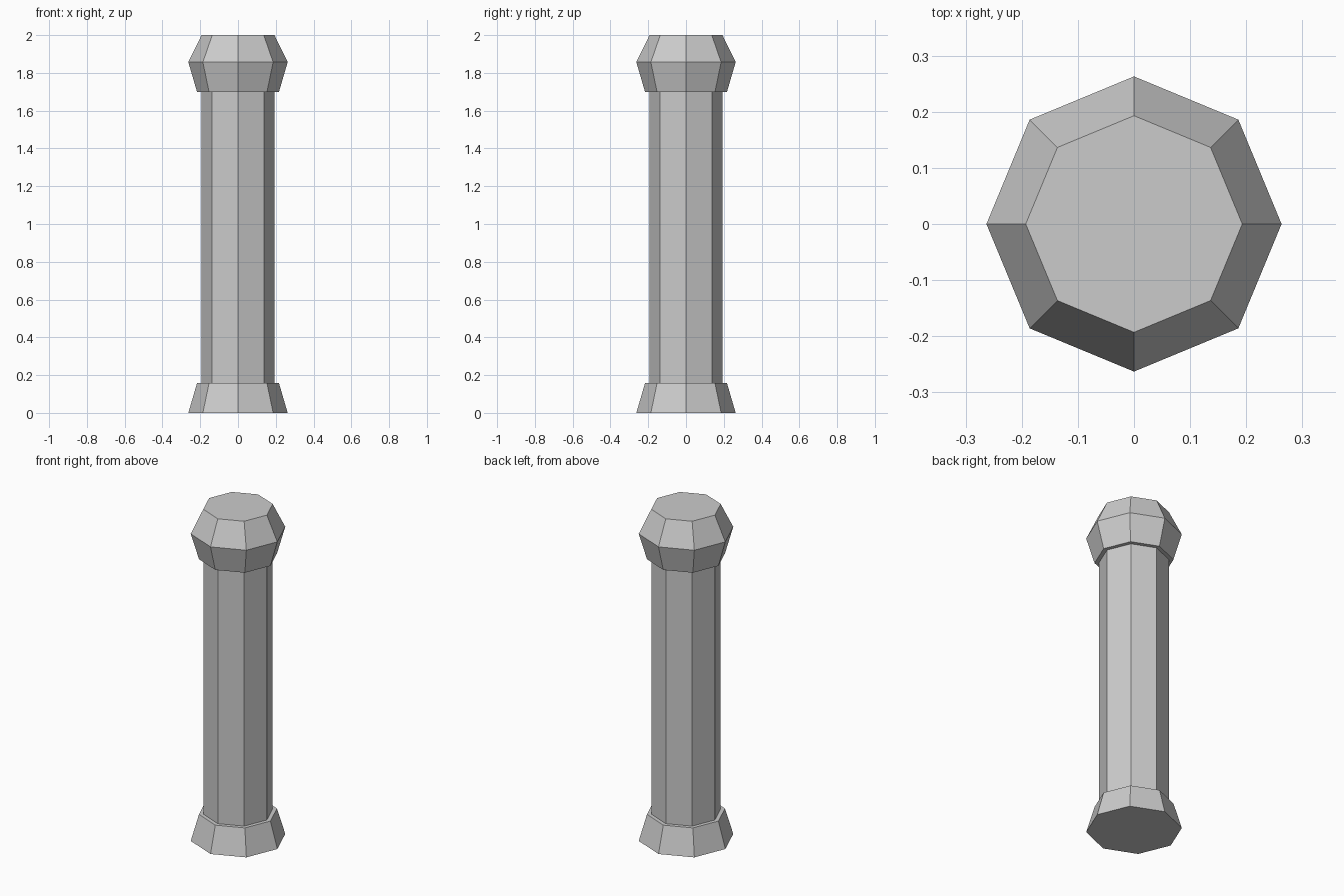
import bpy, bmesh
from math import cos, sin, pi

if "Cube" in bpy.data.objects:
    bpy.data.objects.remove(bpy.data.objects["Cube"])

SIDES = 8
SHAFT_R, RIM_R, WIDE_R = 0.193, 0.217, 0.263
BASE_TOP, CAP_BOTTOM, CAP_MID, TOP = 0.157, 1.70, 1.857, 2.0


def lathe(name, profile, cap_bottom=False, cap_top=False):
    """Turn a (radius, z) profile into an eight-sided, flat-shaded part."""
    bm = bmesh.new()
    rings = [[bm.verts.new((r * cos(2 * pi * i / SIDES), r * sin(2 * pi * i / SIDES), z))
              for i in range(SIDES)] for r, z in profile]
    for low, high in zip(rings, rings[1:]):
        for i in range(SIDES):
            j = (i + 1) % SIDES
            bm.faces.new((low[i], low[j], high[j], high[i]))
    if cap_bottom:
        bm.faces.new(rings[0][::-1])
    if cap_top:
        bm.faces.new(rings[-1])
    mesh = bpy.data.meshes.new(name)
    bm.to_mesh(mesh)
    bm.free()
    obj = bpy.data.objects.new(name, mesh)
    bpy.context.collection.objects.link(obj)
    return obj


# Flared foot with a narrow ledge around the shaft
lathe("base", [(WIDE_R, 0), (RIM_R, BASE_TOP), (SHAFT_R, BASE_TOP)], cap_bottom=True)

# Straight column
lathe("shaft", [(SHAFT_R, BASE_TOP), (SHAFT_R, CAP_BOTTOM)])

# Faceted head with an underside ledge and a flat top
lathe("capital", [(SHAFT_R, CAP_BOTTOM), (RIM_R, CAP_BOTTOM),
                  (WIDE_R, CAP_MID), (SHAFT_R, TOP)], cap_top=True)
